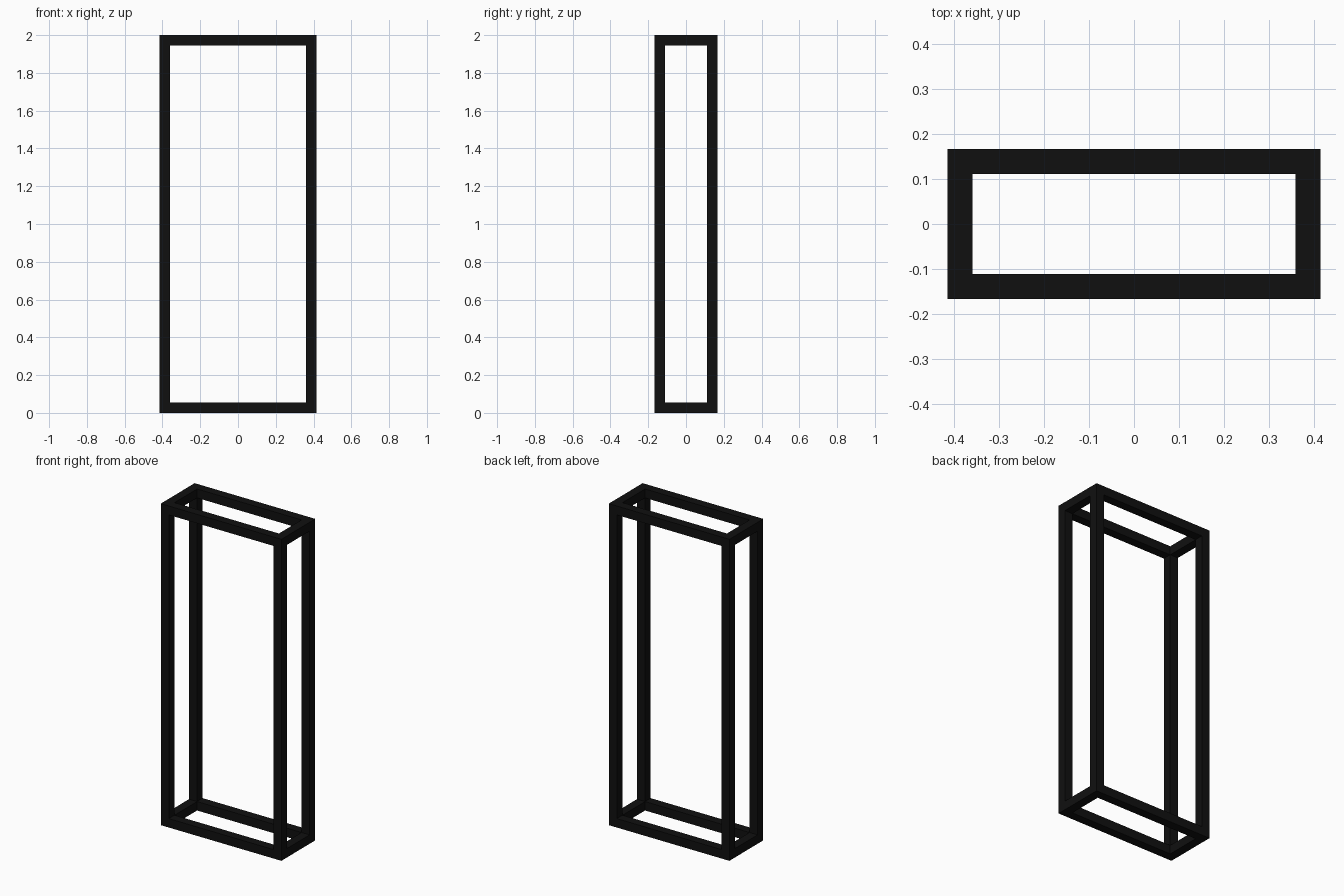
import bpy

if "Cube" in bpy.data.objects:
    bpy.data.objects.remove(bpy.data.objects["Cube"])

W, D, H, T = 0.83, 0.333, 2.0, 0.0555   # outer width, depth, height, bar thickness

black = bpy.data.materials.new("black_metal")
black.diffuse_color = (0.005, 0.005, 0.005, 1)
black.use_nodes = True
black.node_tree.nodes["Principled BSDF"].inputs["Base Color"].default_value = black.diffuse_color


def bar(name, center, size):
    bpy.ops.mesh.primitive_cube_add(size=1, location=center)
    ob = bpy.context.object
    ob.name = name
    ob.scale = size
    bpy.ops.object.transform_apply(location=False, rotation=False, scale=True)
    ob.data.materials.append(black)


x, y = (W - T) / 2, (D - T) / 2
sides = (("left", -1), ("right", 1))
depths = (("front", -1), ("back", 1))
levels = (("bottom", T / 2), ("top", H - T / 2))

# Four full-height corner posts
for side, sx in sides:
    for depth, sy in depths:
        bar(f"{depth}_{side}_post", (sx * x, sy * y, H / 2), (T, T, H))

# Rails fitted between the posts, bottom and top
for level, z in levels:
    for depth, sy in depths:
        bar(f"{level}_{depth}_rail", (0, sy * y, z), (W - 2 * T, T, T))
    for side, sx in sides:
        bar(f"{level}_{side}_rail", (sx * x, 0, z), (T, D - 2 * T, T))
